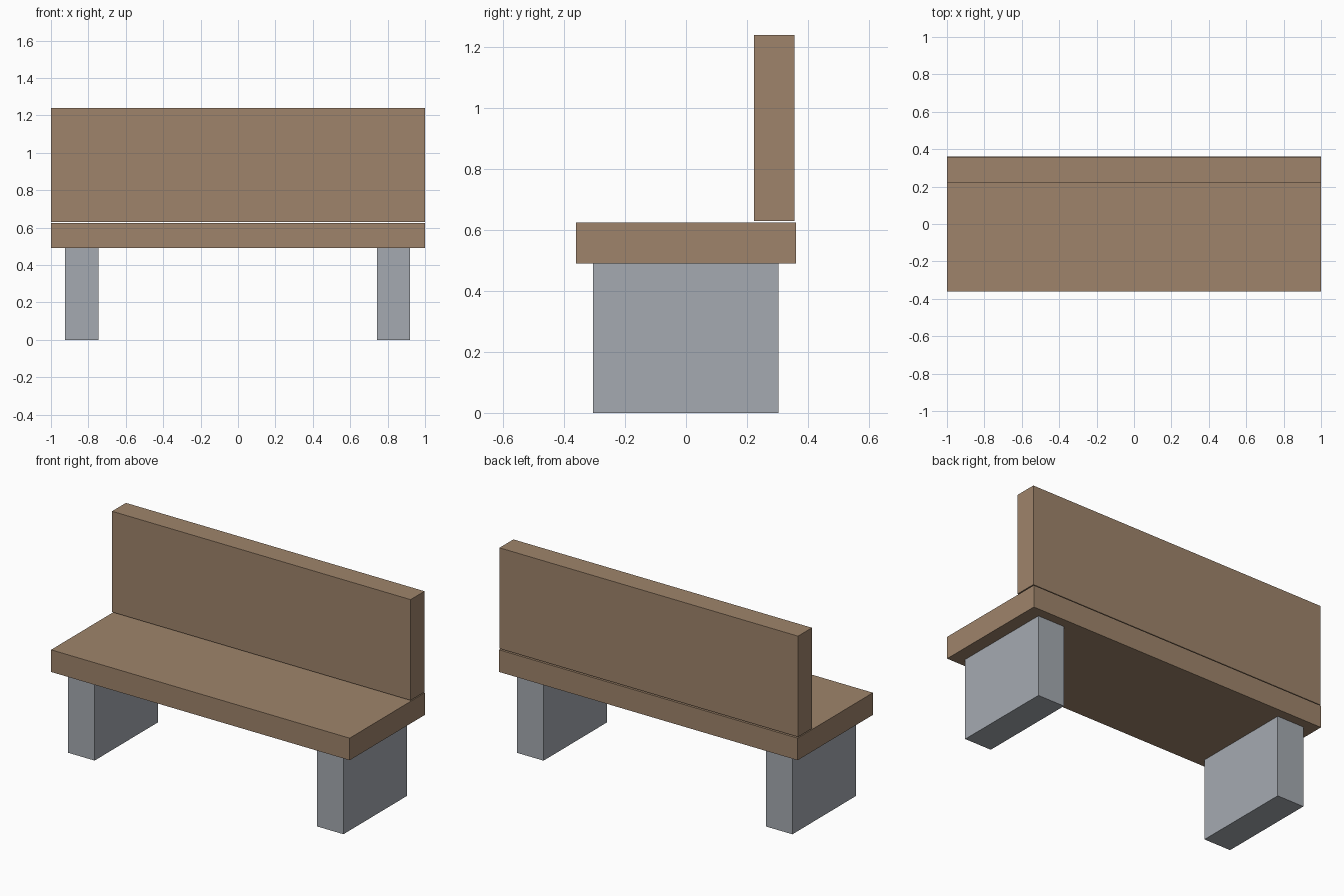
import bpy

if "Cube" in bpy.data.objects:
    bpy.data.objects.remove(bpy.data.objects["Cube"])


def material(name, rgb):
    m = bpy.data.materials.new(name)
    m.diffuse_color = (*rgb, 1.0)
    m.use_nodes = True
    m.node_tree.nodes["Principled BSDF"].inputs["Base Color"].default_value = m.diffuse_color
    return m


wood = material("brown_wood", (0.345, 0.231, 0.147))
concrete = material("grey_concrete", (0.376, 0.402, 0.440))


def box(name, x, y, z, mat):
    """Box spanning the given (min, max) range on each axis."""
    spans = (x, y, z)
    bpy.ops.mesh.primitive_cube_add(size=1, location=[(a + b) / 2 for a, b in spans])
    ob = bpy.context.object
    ob.name = name
    ob.scale = [b - a for a, b in spans]
    bpy.ops.object.transform_apply(location=False, rotation=False, scale=True)
    ob.data.materials.append(mat)


# Seat slab
box("seat", (-1, 1), (-0.36, 0.36), (0.49, 0.624), wood)

# Backrest, with a thin gap above the seat
box("backrest", (-1, 1), (0.223, 0.356), (0.63, 1.24), wood)

# Block legs
for name, x in (("left_leg", (-0.925, -0.747)), ("right_leg", (0.742, 0.92))):
    box(name, x, (-0.305, 0.303), (0, 0.49), concrete)
